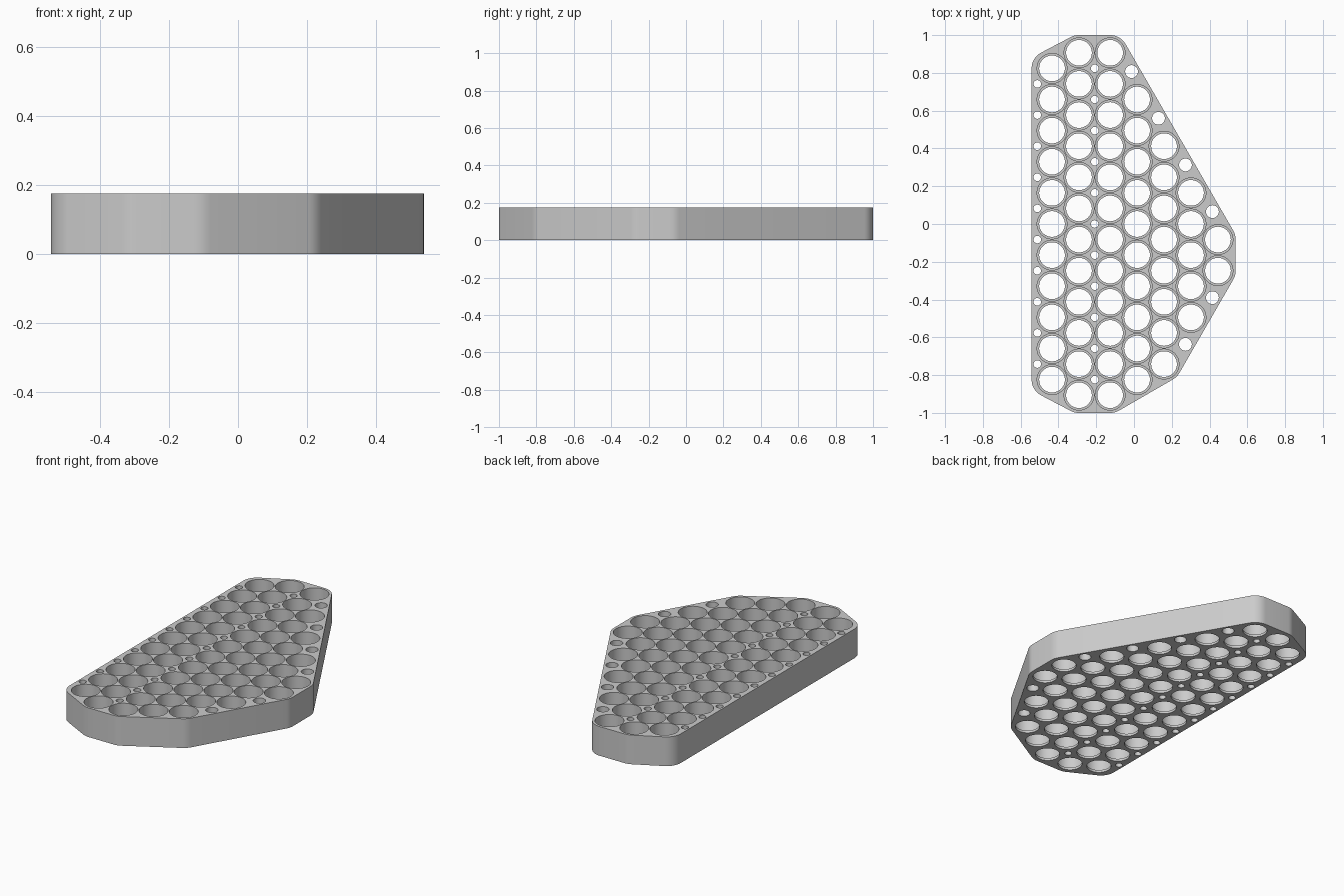
import bpy, bmesh, math
from mathutils import Vector, geometry

cube = bpy.data.objects.get("Cube")
if cube:
    bpy.data.objects.remove(cube)

PITCH = 0.1648                      # spacing of touching cells
STEP = PITCH * math.sqrt(3) / 2     # spacing of staggered columns
HEIGHT, LIP = 0.175, 0.015
POCKET_R, OPENING_R, MARGIN = 0.079, 0.068, 0.094
X0 = -0.434

grey = bpy.data.materials.new("plain_grey")
grey.use_nodes = True
grey.diffuse_color = (0.6, 0.6, 0.6, 1)
grey.node_tree.nodes["Principled BSDF"].inputs["Base Color"].default_value = (0.6, 0.6, 0.6, 1)

# Columns of cells: x, number of cells, y of the top cell in pitches
columns = [(X0, 11, 5), (X0 + STEP, 12, 5.5)]
for i, (count, top) in enumerate([(12, 5.5), (10, 4), (8, 2.5), (5, 1), (2, -0.5)]):
    columns.append((X0 + PITCH + STEP * (i + 1), count, top))
cells = [(x, (top - k) * PITCH) for x, n, top in columns for k in range(n)]

# Small through holes: left edge, middle seam and the two slanted sides
small = [(-0.512, (k - 4.5) * PITCH, 0.02) for k in range(10)]
small += [(-0.208, (k - 5) * PITCH, 0.02) for k in range(11)]
small += [(-0.013 + k * STEP, 0.807 - k * 1.5 * PITCH, 0.034) for k in range(4)]
small += [(0.415 - k * STEP, -0.39 - k * 1.5 * PITCH, 0.034) for k in range(2)]


def circle(x, y, r, n):
    return [Vector((x + r * math.cos(math.tau * i / n),
                    y + r * math.sin(math.tau * i / n))) for i in range(n)]


# Outline wraps tightly around all cells, a little wider along the left edge
rims = []
for x, y in cells:
    rims += circle(x - (0.014 if x == X0 else 0), y, MARGIN, 48)
outline = [rims[i] for i in geometry.convex_hull_2d(rims)]

bm = bmesh.new()


def loop(points, z):
    return [bm.verts.new((p.x, p.y, z)) for p in points]


def bridge(a, b):
    for i in range(len(a)):
        j = (i + 1) % len(a)
        bm.faces.new((a[i], a[j], b[j], b[i]))


def fill(loops, normal_z):
    edges = []
    for vs in loops:
        for i in range(len(vs)):
            a, b = vs[i], vs[(i + 1) % len(vs)]
            edges.append(bm.edges.get((a, b)) or bm.edges.new((a, b)))
    bmesh.ops.triangle_fill(bm, edges=edges, use_beauty=True, normal=(0, 0, normal_z))


# Outer wall and small holes
bottom, top = [], []
for points in [outline] + [circle(x, y, r, 24) for x, y, r in small]:
    bottom.append(loop(points, 0))
    top.append(loop(points, HEIGHT))
    bridge(bottom[-1], top[-1])

# Cell pockets, each with a narrower opening below a retaining lip
for x, y in cells:
    low = loop(circle(x, y, OPENING_R, 48), 0)
    inner = loop(circle(x, y, OPENING_R, 48), LIP)
    outer = loop(circle(x, y, POCKET_R, 48), LIP)
    high = loop(circle(x, y, POCKET_R, 48), HEIGHT)
    for a, b in ((low, inner), (inner, outer), (outer, high)):
        bridge(a, b)
    bottom.append(low)
    top.append(high)

fill(bottom, -1)
fill(top, 1)
bmesh.ops.recalc_face_normals(bm, faces=bm.faces[:])

mesh = bpy.data.meshes.new("cell_holder")
bm.to_mesh(mesh)
bm.free()
mesh.materials.append(grey)
holder = bpy.data.objects.new("cell_holder", mesh)
bpy.context.collection.objects.link(holder)
bpy.context.view_layer.objects.active = holder
holder.select_set(True)
bpy.ops.object.shade_smooth_by_angle(angle=math.radians(30))
